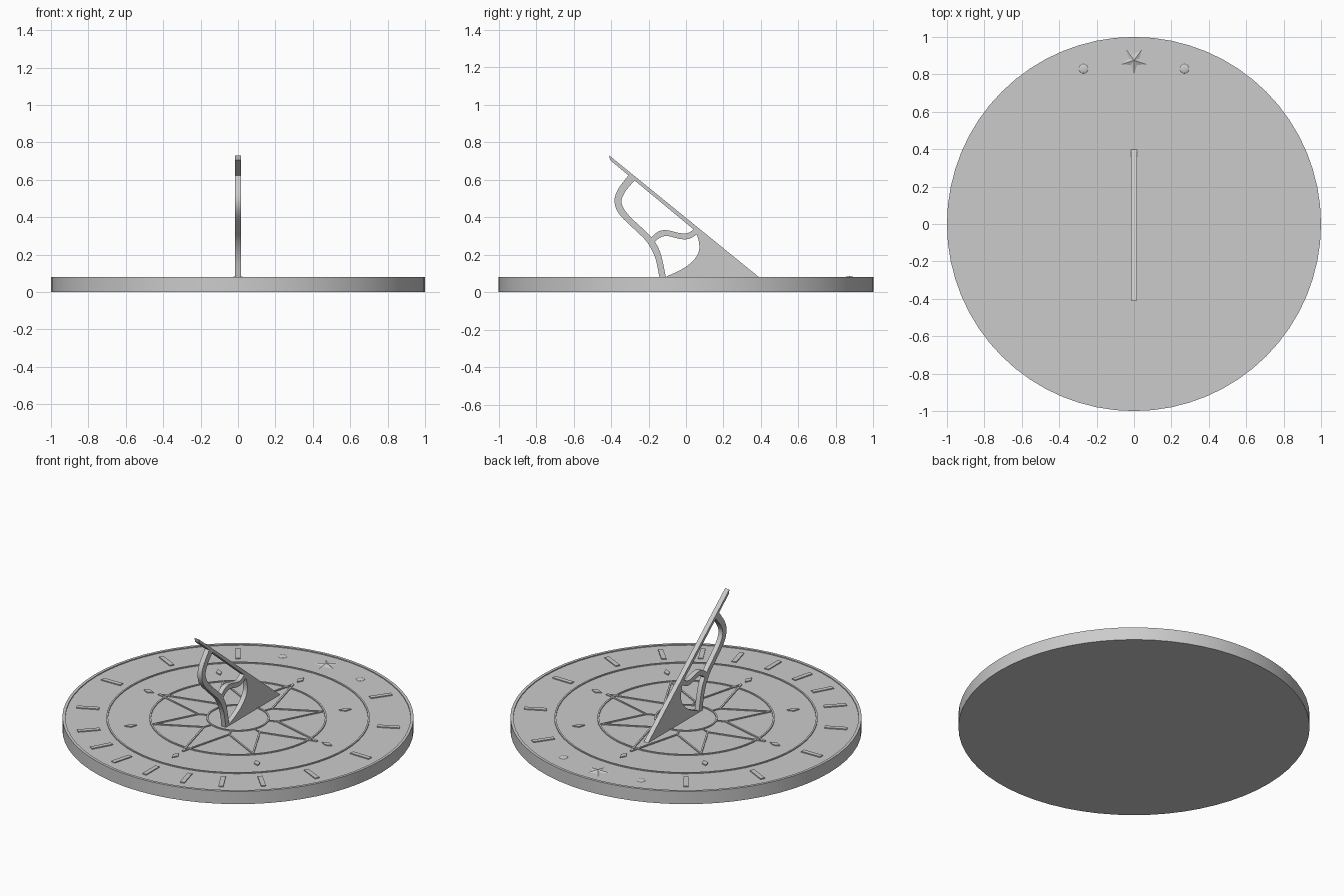
import bpy, bmesh
from math import sin, cos, pi, radians
from mathutils import Vector

if "Cube" in bpy.data.objects:
    bpy.data.objects.remove(bpy.data.objects["Cube"])

FACE, TOP = 0.074, 0.08      # recessed dial face and raised relief height


def finish(name, bm):
    bmesh.ops.remove_doubles(bm, verts=bm.verts, dist=1e-6)
    bmesh.ops.recalc_face_normals(bm, faces=bm.faces)
    me = bpy.data.meshes.new(name)
    bm.to_mesh(me)
    bm.free()
    ob = bpy.data.objects.new(name, me)
    bpy.context.collection.objects.link(ob)
    return ob


def prism(bm, pts, depth):
    """Extrude a closed 3D outline along the vector depth."""
    f = bm.faces.new([bm.verts.new(p) for p in pts])
    ext = bmesh.ops.extrude_face_region(bm, geom=[f], use_keep_orig=True)
    bmesh.ops.translate(bm, vec=depth, verts=[g for g in ext["geom"] if isinstance(g, bmesh.types.BMVert)])


def polar(r, a, z=0.0):
    return Vector((r * cos(a), r * sin(a), z))


def spline(pts, n=6):
    """Smooth curve through a few points."""
    p = [Vector(q) for q in pts]
    p = [2 * p[0] - p[1]] + p + [2 * p[-1] - p[-2]]
    out = []
    for a, b, c, d in zip(p, p[1:], p[2:], p[3:]):
        for i in range(n):
            t = i / n
            out.append(0.5 * (2 * b + (c - a) * t + (2 * a - 5 * b + 4 * c - d) * t * t
                              + (3 * b - a - 3 * c + d) * t ** 3))
    return out + [p[-2]]


def bar(bm, a, b, w):
    """Low raised strip on the dial from a to b."""
    a, b = Vector((a[0], a[1], FACE - 0.01)), Vector((b[0], b[1], FACE - 0.01))
    d = (b - a).normalized()
    s = Vector((-d.y, d.x, 0)) * w / 2
    prism(bm, [a - s, b - s, b + s, a + s], Vector((0, 0, TOP - FACE + 0.01)))


# Round plate with rim lip and three raised rings, turned from one profile
N = 64
profile = [(1, 0), (1, TOP), (0.983, TOP), (0.983, FACE)]
for r in (0.745, 0.5, 0.175):
    profile += [(r + 0.005, FACE), (r + 0.005, TOP), (r - 0.005, TOP), (r - 0.005, FACE)]
bm = bmesh.new()
rings = [[bm.verts.new(polar(r, 2 * pi * i / N, z)) for i in range(N)] for r, z in profile]
for lo, hi in zip(rings, rings[1:]):
    for i in range(N):
        j = (i + 1) % N
        bm.faces.new((lo[i], lo[j], hi[j], hi[i]))
bm.faces.new(rings[0])
bm.faces.new(rings[-1])
finish("dial_plate", bm)

# Eight-pointed compass star drawn in raised strips
bm = bmesh.new()
for k in range(8):
    a = k * pi / 4
    tip = polar(0.55 if k % 2 == 0 else 0.49, a)
    for s in (-1, 1):
        bar(bm, polar(0.23, a + s * pi / 8), tip, 0.01)
    bar(bm, polar(0.178, a + pi / 8), polar(0.23, a + pi / 8), 0.008)
finish("compass_star", bm)

# Plain diamond marks for the compass directions
bm = bmesh.new()
for k in range(8):
    a = k * pi / 4
    pts = [polar(0.62, a, FACE - 0.01) + polar(r, a + q * pi / 2) for q, r in enumerate((0.035, 0.018) * 2)]
    prism(bm, pts, Vector((0, 0, TOP - FACE + 0.01)))
finish("direction_marks", bm)

# Plain hour strokes, spread symmetrically about the south side
bm = bmesh.new()
for deg in (0, 15, 29, 44, 64, 89, 117, 145):
    for s in ((-1, 1) if deg else (1,)):
        a = radians(-90 + s * deg)
        bar(bm, polar(0.80, a), polar(0.93, a), 0.028)
finish("hour_marks", bm)

# Faceted five-pointed ornament on the north side
bm = bmesh.new()
c = Vector((0, 0.875, 0))
peak = bm.verts.new(c + Vector((0, 0, 0.086)))
edge = [bm.verts.new(c + polar((0.08, 0.032)[i % 2], -pi / 2 + i * pi / 5, FACE - 0.001)) for i in range(10)]
for i in range(10):
    bm.faces.new((edge[i], edge[(i + 1) % 10], peak))
bm.faces.new(edge)
finish("north_star", bm)

# Two low domed studs
bm = bmesh.new()
for x in (-0.27, 0.27):
    new = bmesh.ops.create_uvsphere(bm, u_segments=20, v_segments=10, radius=0.025)["verts"]
    for v in new:
        v.co = Vector((v.co.x + x, v.co.y + 0.83, FACE + v.co.z * 0.25))
finish("studs", bm)


# Gnomon: flat outlines in the y-z plane, extruded across x
def plate(name, outline, half=0.015):
    bm = bmesh.new()
    prism(bm, [Vector((-half, p[0], p[1])) for p in outline], Vector((2 * half, 0, 0)))
    return finish(name, bm)


Z0 = FACE - 0.004
plate("gnomon_edge", [(-0.41, 0.73), (0.402, Z0), (0.36, Z0), (-0.405, 0.705)])
plate("gnomon_web", [(0.395, Z0)] + [(0.05, 0.345)]
      + spline([(0.055, 0.32), (0.070, 0.26), (0.066, 0.21), (0.03, 0.16), (-0.03, 0.118),
                (-0.10, 0.086)]) + [(-0.12, Z0)])

left = spline([(-0.305, 0.627), (-0.365, 0.545), (-0.381, 0.48), (-0.355, 0.415), (-0.275, 0.335),
               (-0.21, 0.27), (-0.165, 0.185), (-0.14, Z0)])
right = spline([(-0.265, 0.607), (-0.325, 0.535), (-0.343, 0.475), (-0.305, 0.41), (-0.21, 0.32),
                (-0.17, 0.275), (-0.135, 0.205), (-0.105, Z0)])
plate("scroll_support", left + right[::-1])

upper = spline([(-0.195, 0.285), (-0.15, 0.322), (-0.105, 0.331), (-0.03, 0.315), (0.01, 0.316), (0.055, 0.345)])
lower = spline([(-0.175, 0.262), (-0.14, 0.290), (-0.10, 0.300), (-0.03, 0.284), (0.015, 0.285), (0.062, 0.31)])
plate("scroll_brace", upper + lower[::-1])

# Smooth the curved surfaces, keep edges crisp
for ob in bpy.data.objects:
    if ob.name != "north_star":
        ob.select_set(True)
        bpy.context.view_layer.objects.active = ob
bpy.ops.object.shade_smooth_by_angle(angle=radians(30))
